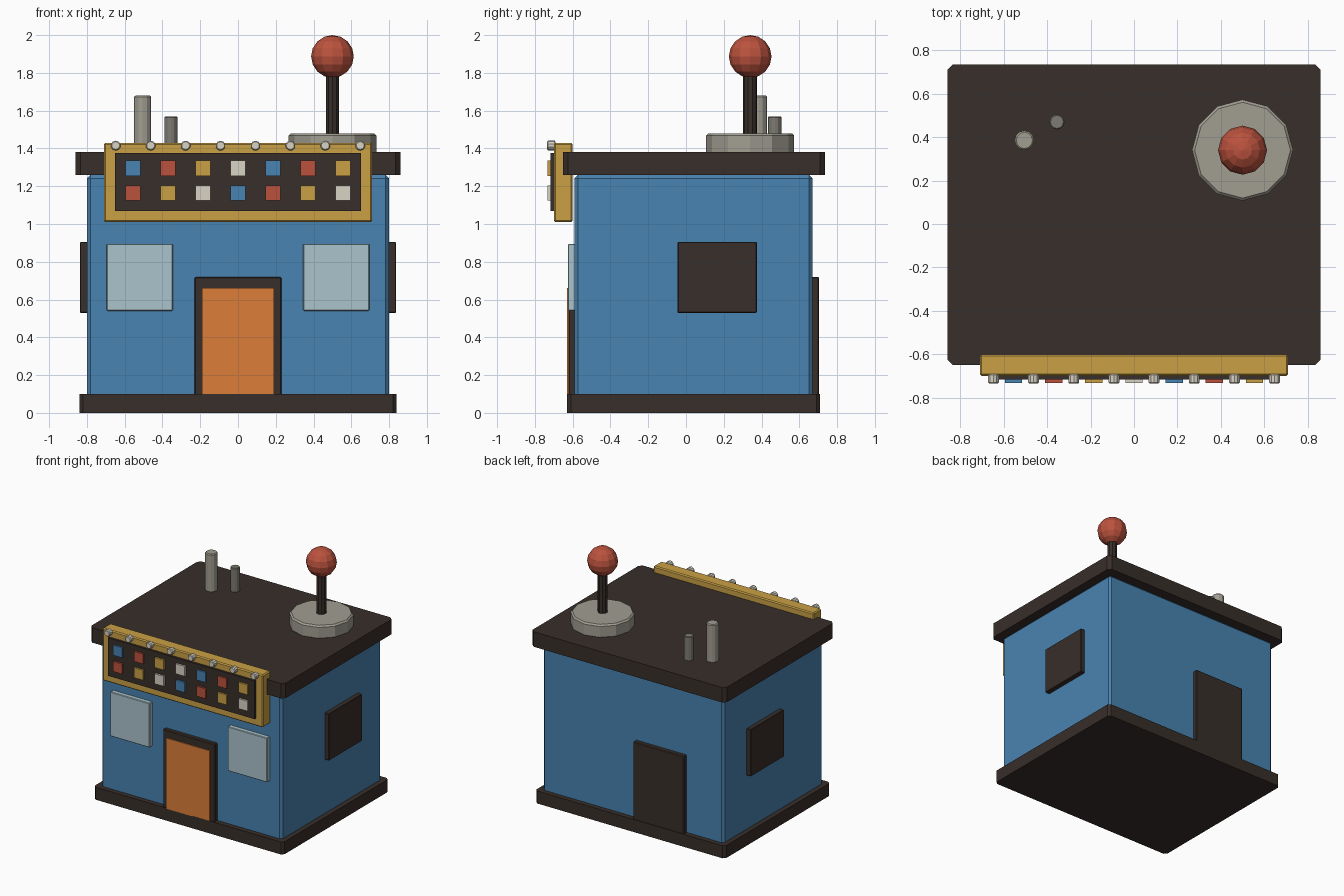
import bpy, bmesh
from math import radians
from mathutils import Matrix

if "Cube" in bpy.data.objects:
    bpy.data.objects.remove(bpy.data.objects["Cube"])


def material(name, hex_code):
    lin = [(int(hex_code[i:i + 2], 16) / 255) ** 2.2 for i in (0, 2, 4)]
    mat = bpy.data.materials.new(name)
    mat.diffuse_color = (*lin, 1)
    mat.use_nodes = True
    mat.node_tree.nodes["Principled BSDF"].inputs["Base Color"].default_value = mat.diffuse_color
    return mat


BLUE = material("blue", "4A82AF")
DARK = material("dark_brown", "3B322E")
GOLD = material("gold", "C9A047")
RED = material("red", "BA5340")
CREAM = material("cream", "D8D2C4")
GLASS = material("glass", "A8C2CB")
ORANGE = material("orange", "DC7D3C")
STONE = material("stone", "A09C90")
PIPE = material("dark_pipe", "7D7A72")


def finish(name, bm, mat, bevel=0.0, vertical_only=False):
    if bevel:
        edges = [e for e in bm.edges if e.calc_face_angle(0) > radians(50)]
        if vertical_only:
            edges = [e for e in edges
                     if abs(e.verts[0].co.z - e.verts[1].co.z) > 0.01]
        bmesh.ops.bevel(bm, geom=edges, offset=bevel, segments=1,
                        affect='EDGES', clamp_overlap=True)
    # put the origin at the part's middle
    cos = [v.co.copy() for v in bm.verts]
    mid = sum(cos[1:], cos[0].copy()) / len(cos)
    bmesh.ops.translate(bm, verts=bm.verts, vec=-mid)
    mesh = bpy.data.meshes.new(name)
    bm.to_mesh(mesh)
    bm.free()
    mesh.materials.append(mat)
    obj = bpy.data.objects.new(name, mesh)
    obj.location = mid
    bpy.context.collection.objects.link(obj)
    return obj


def box(name, x, y, z, mat, bevel=0.0, vertical_only=False):
    bm = bmesh.new()
    bmesh.ops.create_cube(bm, size=1)
    for v in bm.verts:
        v.co = [lo + (c + 0.5) * (hi - lo)
                for c, (lo, hi) in zip(v.co, (x, y, z))]
    return finish(name, bm, mat, bevel, vertical_only)


def cylinder(name, center, radius, depth, sides, mat, bevel=0.0, along_y=False):
    bm = bmesh.new()
    m = Matrix.Translation(center)
    if along_y:
        m = m @ Matrix.Rotation(radians(90), 4, 'X')
    bmesh.ops.create_cone(bm, cap_ends=True, segments=sides, radius1=radius,
                          radius2=radius, depth=depth, matrix=m)
    return finish(name, bm, mat, bevel)


# building shell
box("base", (-.84, .84), (-.63, .71), (0, .10), DARK, .02, True)
box("walls", (-.80, .80), (-.59, .67), (.003, 1.26), BLUE, .018)
box("roof", (-.86, .86), (-.65, .735), (1.26, 1.38), DARK, .025, True)

# doors
box("door_frame", (-.23, .23), (-.622, -.58), (.05, .72), DARK, .006)
box("front_door", (-.19, .19), (-.63, -.60), (.095, .66), ORANGE)
box("back_door", (-.475, -.025), (.66, .705), (.05, .72), DARK, .006)

# windows, mirrored left and right
for side, s in (("left", -1), ("right", 1)):
    box(f"front_window_{side}", sorted((s * .345, s * .695)), (-.625, -.58),
        (.54, .895), GLASS, .004)
    box(f"side_window_{side}", sorted((s * .79, s * .837)), (-.045, .375),
        (.53, .905), DARK, .004)

# sign board with coloured tiles and a row of bulbs
box("sign_board", (-.71, .71), (-.70, -.60), (1.01, 1.43), GOLD, .008)
box("sign_panel", (-.65, .65), (-.717, -.69), (1.07, 1.375), DARK)
tile_colors = (BLUE, RED, GOLD, CREAM)
for row, z in enumerate((1.295, 1.165)):
    for i in range(7):
        x = (i - 3) * .185
        box(f"sign_tile_{row}_{i}", (x - .04, x + .04), (-.732, -.71),
            (z - .04, z + .04), tile_colors[(i + row) % 4])
for i in range(8):
    cylinder(f"sign_bulb_{i}", ((i - 3.5) * .185, -.7125, 1.415), .026, .045,
             10, CREAM, .005, along_y=True)

# roof pipes
cylinder("tall_pipe", (-.505, .385, 1.525), .045, .31, 12, STONE, .007)
cylinder("short_pipe", (-.355, .47, 1.47), .035, .20, 12, PIPE, .005)

# giant joystick on the roof
cylinder("stick_base", (.5, .34, 1.425), .233, .11, 12, STONE, .012)
cylinder("stick_shaft", (.5, .34, 1.635), .037, .35, 10, DARK)
bm = bmesh.new()
bmesh.ops.create_uvsphere(bm, u_segments=12, v_segments=8, radius=.113,
                          matrix=Matrix.Translation((.5, .34, 1.887)))
finish("stick_ball", bm, RED)
